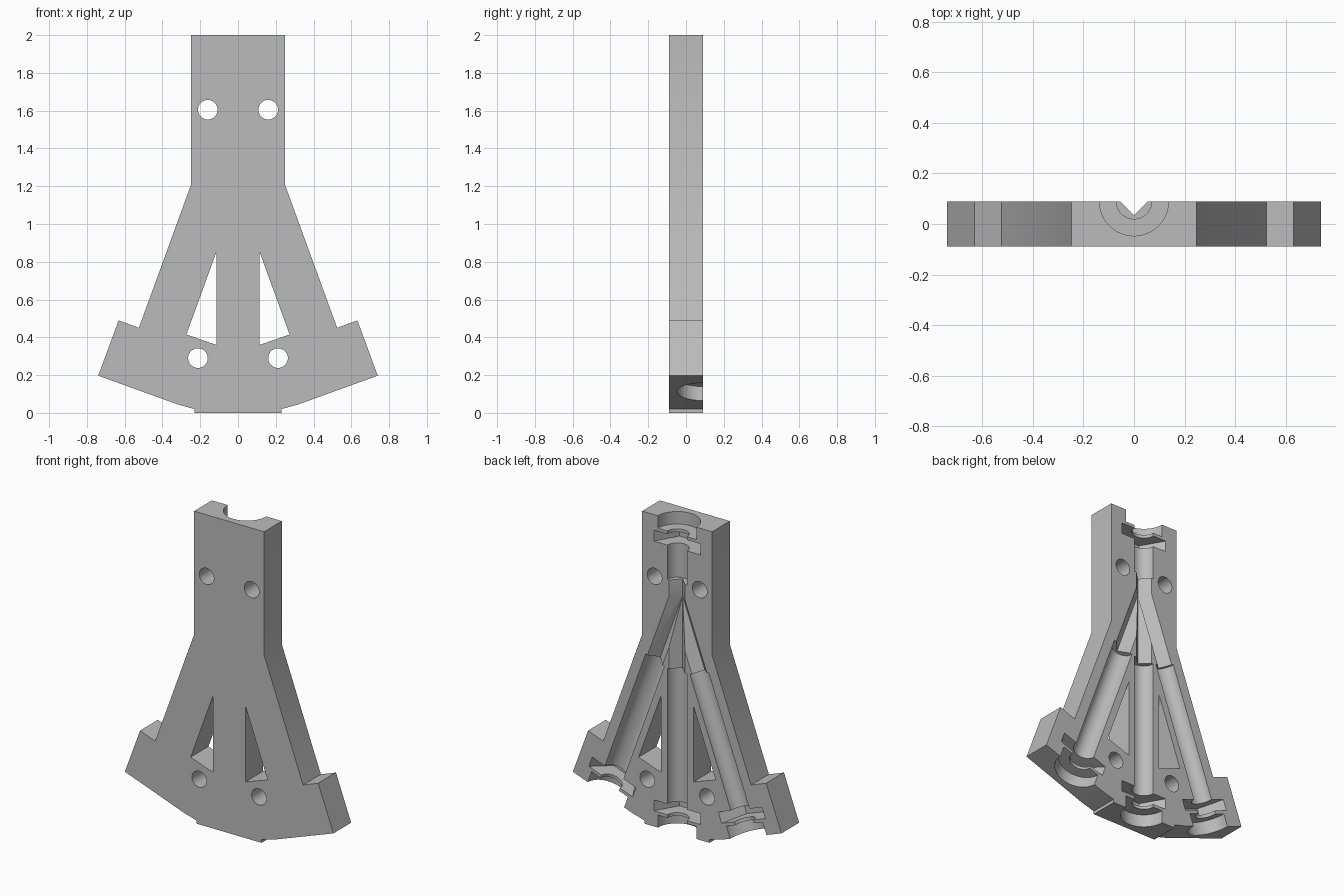
import bpy
import bmesh
from math import cos, sin, pi, radians
from mathutils import Matrix, Vector

HALF = 0.09       # half the plate thickness
PIVOT = 1.5       # height where the three channels meet

cube = bpy.data.objects.get("Cube")
if cube:
    bpy.data.objects.remove(cube, do_unlink=True)

grey = bpy.data.materials.new("plain grey")
grey.use_nodes = True
grey.diffuse_color = (0.5, 0.5, 0.5, 1)
grey.node_tree.nodes["Principled BSDF"].inputs["Base Color"].default_value = (0.5, 0.5, 0.5, 1)


def prism(name, points, offset, matrix=Matrix()):
    """Extrude a closed loop of points along the offset vector."""
    bm = bmesh.new()
    face = bm.faces.new([bm.verts.new(p) for p in points])
    side = bmesh.ops.extrude_face_region(bm, geom=[face])["geom"]
    moved = [v for v in side if isinstance(v, bmesh.types.BMVert)]
    bmesh.ops.translate(bm, verts=moved, vec=Vector(offset))
    bmesh.ops.transform(bm, matrix=matrix, verts=bm.verts)
    bmesh.ops.recalc_face_normals(bm, faces=bm.faces)
    mesh = bpy.data.meshes.new(name)
    bm.to_mesh(mesh)
    bm.free()
    mesh.materials.append(grey)
    obj = bpy.data.objects.new(name, mesh)
    bpy.context.collection.objects.link(obj)
    return obj


def through(name, outline, depth=HALF):
    return prism(name, [(x, -depth, z) for x, z in outline], (0, 2 * depth, 0))


def ring(n, r, x=0, y=0):
    return [(x + r * cos(2 * pi * i / n), y + r * sin(2 * pi * i / n)) for i in range(n)]


def groove(sides, r, start, end, angle=0):
    """Cutter lying in the back face, measured down from the pivot."""
    place = Matrix.Translation((0, HALF, PIVOT)) @ Matrix.Rotation(radians(-angle), 4, "Y")
    return prism("cutter", [(x, y, -start) for x, y in ring(sides, r)],
                 (0, 0, start - end), place)


def carve(target, cutter):
    cutter.hide_render = True
    mod = target.modifiers.new("cut", "BOOLEAN")
    mod.operation = "DIFFERENCE"
    mod.solver = "EXACT"
    mod.object = cutter
    bpy.context.view_layer.update()
    graph = bpy.context.evaluated_depsgraph_get()
    old = target.data
    new = bpy.data.meshes.new_from_object(target.evaluated_get(graph))
    target.modifiers.clear()
    target.data = new
    bpy.data.meshes.remove(old)
    bpy.data.objects.remove(cutter, do_unlink=True)


# Flared plate outline, mirrored about x = 0
right = [(0.248, 2), (0.248, 1.21), (0.525, 0.45), (0.632, 0.49), (0.74, 0.197),
         (0.32, 0.045), (0.23, 0.02), (0.23, 0)]
plate = through("manifold_half", right + [(-x, z) for x, z in reversed(right)])

# Bolt holes and triangular windows
for s in (-1, 1):
    for x, z in ((0.16, 1.605), (0.212, 0.29)):
        carve(plate, through("cutter", ring(40, 0.052, s * x, z), 0.2))
    window = [(0.115, 0.85), (0.115, 0.36), (0.273, 0.415)]
    carve(plate, through("cutter", [(s * x, z) for x, z in window], 0.2))

# Inlet and three outlets: pipe bore, hexagonal nut pocket and mouth
ports = [(0, -0.5, -0.11), (0, 1.5, 0.46), (20, 1.478, 0.46), (-20, 1.478, 0.46)]
for angle, mouth, inner in ports:
    way = 1 if mouth > 0 else -1
    at = abs(mouth)
    carve(plate, groove(48, 0.07, inner, way * (at - 0.12), angle))
    carve(plate, groove(6, 0.165, way * (at - 0.17), way * (at - 0.1), angle))
    carve(plate, groove(48, 0.07, way * (at - 0.12), way * (at - 0.07), angle))
    carve(plate, groove(48, 0.137, way * (at - 0.08), way * (at + 0.1), angle))

# V channels that join the bores
carve(plate, groove(4, 0.056, -0.13, 0.48))
for angle in (20, -20):
    carve(plate, groove(4, 0.056, 0, 0.48, angle))

# Smooth bores with sharp edges
bpy.ops.object.select_all(action="DESELECT")
plate.select_set(True)
bpy.context.view_layer.objects.active = plate
bpy.ops.object.shade_smooth_by_angle(angle=radians(25))
